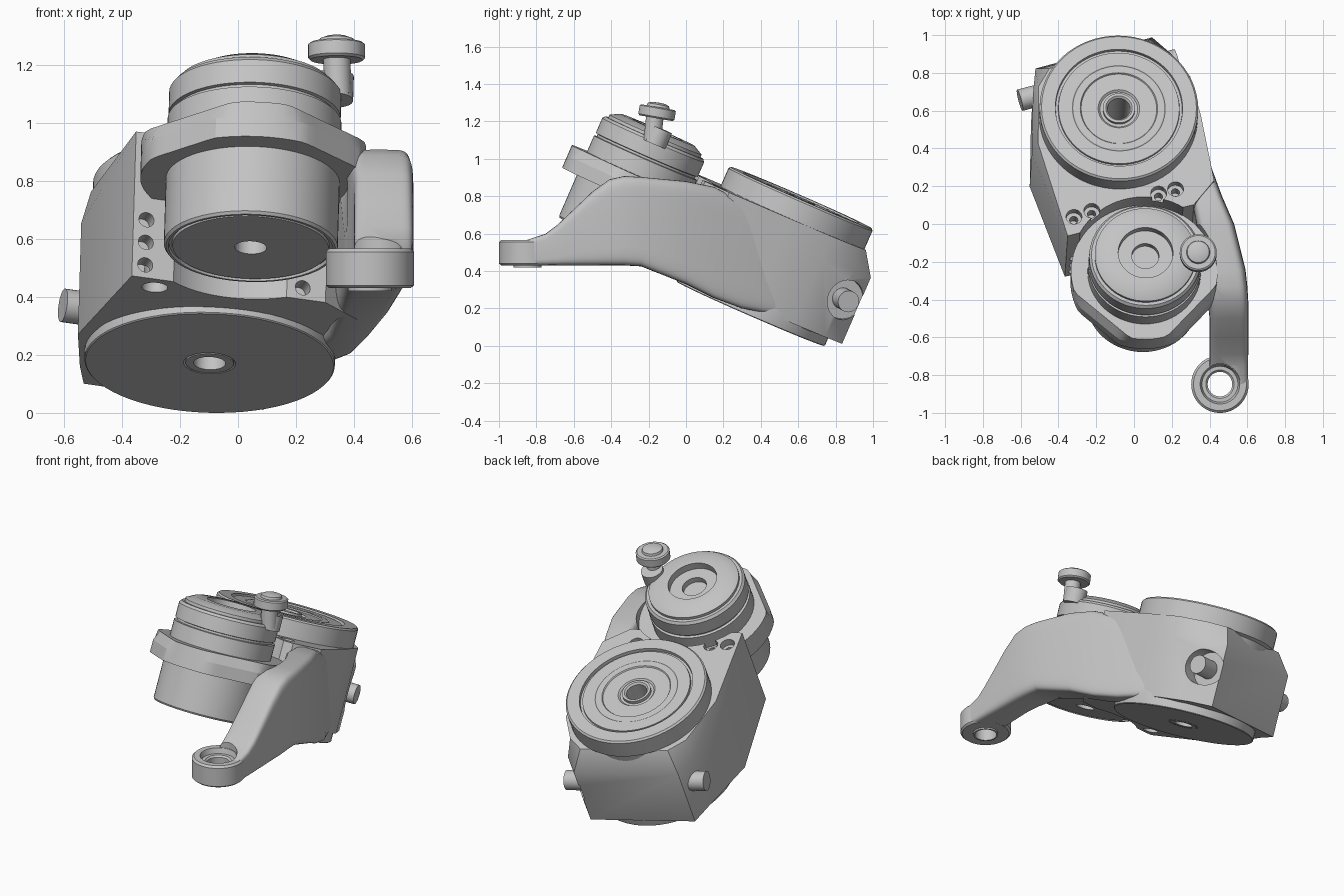
import bpy, bmesh, math
from mathutils import Matrix, Vector

cube = bpy.data.objects.get("Cube")
if cube:
    bpy.data.objects.remove(cube, do_unlink=True)

grey = bpy.data.materials.new("machined grey")
grey.use_nodes = True
grey.diffuse_color = (0.55, 0.55, 0.55, 1)
grey.node_tree.nodes["Principled BSDF"].inputs["Base Color"].default_value = grey.diffuse_color

# The gearbox leans forward; the bracket foot stays level
TILT = Matrix.Rotation(math.radians(1.7), 4, 'Y') @ Matrix.Rotation(math.radians(-23.5), 4, 'X')
LEVEL = Matrix.Identity(4)
DISC, MOTOR, FOOT = (-0.103, 0.25), (0.027, -0.60), (0.455, -0.848)


def finish(name, bm, frame):
    bmesh.ops.remove_doubles(bm, verts=bm.verts, dist=1e-5)
    bmesh.ops.recalc_face_normals(bm, faces=bm.faces)
    bm.transform(frame)
    mesh = bpy.data.meshes.new(name)
    bm.to_mesh(mesh)
    bm.free()
    mesh.materials.append(grey)
    obj = bpy.data.objects.new(name, mesh)
    bpy.context.collection.objects.link(obj)
    return obj


def smooth(obj, angle=30):
    bpy.ops.object.select_all(action='DESELECT')
    obj.select_set(True)
    bpy.context.view_layer.objects.active = obj
    bpy.ops.object.shade_smooth_by_angle(angle=math.radians(angle))


def lathe(name, profile, centre, frame=TILT, closed=True, steps=64):
    """Turn (radius, height) points about an upright axis."""
    bm = bmesh.new()
    vs = [bm.verts.new((r, 0, h)) for r, h in profile]
    pairs = list(zip(vs, vs[1:] + vs[:1])) if closed else list(zip(vs, vs[1:]))
    edges = [bm.edges.new(p) for p in pairs]
    bmesh.ops.spin(bm, geom=vs + edges, axis=(0, 0, 1), cent=(0, 0, 0),
                   angle=math.tau, steps=steps)
    obj = finish(name, bm, frame @ Matrix.Translation((*centre, 0)))
    smooth(obj)
    return obj


def loft(name, rings, frame):
    """Skin a list of equal-sized point rings and cap both ends."""
    bm = bmesh.new()
    rows = [[bm.verts.new(p) for p in ring] for ring in rings]
    for a, b in zip(rows, rows[1:]):
        for i in range(len(a)):
            j = (i + 1) % len(a)
            bm.faces.new((a[i], a[j], b[j], b[i]))
    bm.faces.new(rows[0])
    bm.faces.new(rows[-1])
    return finish(name, bm, frame)


def rod(name, start, end, radius, frame=TILT, steps=32):
    a, b = Vector(start), Vector(end)
    bm = bmesh.new()
    turn = (b - a).to_track_quat('Z', 'Y').to_matrix().to_4x4()
    bmesh.ops.create_cone(bm, cap_ends=True, segments=steps, radius1=radius, radius2=radius,
                          depth=(b - a).length, matrix=Matrix.Translation((a + b) / 2) @ turn)
    obj = finish(name, bm, frame)
    smooth(obj)
    return obj


def cut(target, cutter):
    cutter.hide_render = True
    mod = target.modifiers.new("cut", 'BOOLEAN')
    mod.operation, mod.solver, mod.object = 'DIFFERENCE', 'EXACT', cutter
    bpy.context.view_layer.objects.active = target
    bpy.ops.object.modifier_apply(modifier=mod.name)
    bpy.data.objects.remove(cutter, do_unlink=True)


# Housing: angled outline, raised underneath at the rear, drawn in towards the top
outline = [(-0.38, -0.44), (0.29, -0.26), (0.40, -0.12), (0.335, 0.25), (0.28, 0.48),
           (0.19, 0.66), (0.085, 0.76), (-0.535, 0.58), (-0.55, 0.43), (-0.56, 0.08)]
top = []
for u, v in outline:
    d = Vector((u - DISC[0], v - DISC[1]))
    pull = 0.455 / d.length if v > 0.05 and d.length > 0.455 else 1
    top.append((DISC[0] + d.x * pull, DISC[1] + d.y * pull))
housing = loft("gear_housing", [[(u, v, 0.345 if v > 0.2 else 0.312) for u, v in outline],
                                [(u, v, 0.73) for u, v in outline],
                                [(u, v, 0.855) for u, v in top]], TILT)

# Bracket arm: rounded sections as (y, x0, x1, z0, z1)
stations = [(-0.85, 0.40, 0.603, 0.43, 0.567), (-0.75, 0.40, 0.603, 0.43, 0.60),
            (-0.69, 0.40, 0.605, 0.43, 0.645), (-0.6, 0.40, 0.605, 0.43, 0.73),
            (-0.5, 0.40, 0.605, 0.43, 0.825), (-0.41, 0.39, 0.605, 0.43, 0.89),
            (-0.33, 0.37, 0.60, 0.43, 0.908), (-0.24, 0.36, 0.59, 0.425, 0.903),
            (0, 0.33, 0.53, 0.33, 0.88), (0.15, 0.30, 0.465, 0.255, 0.85),
            (0.3, 0.24, 0.41, 0.2, 0.77), (0.5, 0.12, 0.31, 0.16, 0.62)]


def squircle(y, x0, x1, z0, z1, n=40):
    ring = []
    for i in range(n):
        c, s = math.cos(math.tau * i / n), math.sin(math.tau * i / n)
        p, q = (math.copysign(abs(k) ** 0.3, k) for k in (c, s))
        ring.append(((x0 + x1) / 2 + p * (x1 - x0) / 2, y, (z0 + z1) / 2 + q * (z1 - z0) / 2))
    return ring


arm = loft("bracket_arm", [squircle(*s) for s in stations], LEVEL)
cut(arm, rod("eye_bore", (*FOOT, 0.3), (*FOOT, 0.8), 0.108, LEVEL, 48))

# Clearance for the motor and the through shaft
for part in (housing, arm):
    cut(part, rod("motor_clearance", (*MOTOR, 0.1), (*MOTOR, 0.70), 0.33, steps=64))
    cut(part, rod("flange_clearance", (*MOTOR, 0.69), (*MOTOR, 1.2), 0.385, steps=64))
cut(housing, rod("shaft_bore", (*DISC, 0.1), (*DISC, 1.2), 0.075))

# Screw holes: three and one on the front panel, four on top, one underneath
inward = Vector((-0.26, 0.97, 0))
for u, v, w in [(-0.335, -0.428, 0.36), (-0.335, -0.428, 0.445), (-0.335, -0.428, 0.53),
                (0.21, -0.28, 0.355)]:
    p = Vector((u, v, w))
    cut(housing, rod("panel_hole", p - inward * 0.05, p + inward * 0.06, 0.027, steps=20))
for u, v in [(-0.345, -0.33), (-0.25, -0.295), (0.105, -0.195), (0.195, -0.17)]:
    cut(housing, rod("top_hole", (u, v, 0.81), (u, v, 0.9), 0.042, steps=24))
    cut(housing, rod("top_hole_core", (u, v, 0.75), (u, v, 0.82), 0.022, steps=20))
cut(housing, rod("under_hole", (-0.30, -0.34, 0.2), (-0.30, -0.34, 0.42), 0.045, steps=24))

# Side pins on one cross axis; the left one sits in a round recess
across = Vector((0.96, 0.275, 0))
left_tip, right_tip = Vector((0.22, 0.70, 0.57)), Vector((-0.615, 0.46, 0.585))
cut(housing, rod("pin_recess", left_tip - across * 0.12, left_tip + across * 0.1, 0.11))
rod("left_pin", left_tip - across * 0.2, left_tip, 0.058)
rod("right_pin", right_tip + across * 0.2, right_tip, 0.058)
smooth(housing)
smooth(arm, 35)

# Large output wheel with stepped grooves and hollow hub
lathe("output_wheel", [(0.06, 0.45), (0.06, 0.955), (0.07, 0.965), (0.085, 0.965), (0.085, 0.945),
                       (0.10, 0.945), (0.11, 0.955), (0.20, 0.955), (0.205, 0.962), (0.24, 0.962),
                       (0.245, 0.959), (0.25, 0.962), (0.32, 0.962), (0.322, 0.95), (0.335, 0.95),
                       (0.337, 0.97), (0.41, 0.97), (0.42, 0.96), (0.42, 0.853), (0.40, 0.84),
                       (0.40, 0.45)], DISC)
lathe("base_disc", [(0.055, 0.5), (0.055, 0.292), (0.083, 0.292), (0.083, 0.298), (0.09, 0.292),
                    (0.428, 0.292), (0.432, 0.296), (0.432, 0.36), (0.40, 0.5)], DISC)

# Motor: can, grooved collar, dished cap
lathe("motor", [(0, 0.42), (0.055, 0.42), (0.055, 0.362), (0.27, 0.362), (0.272, 0.372),
                (0.282, 0.372), (0.284, 0.36), (0.293, 0.36), (0.30, 0.37), (0.30, 0.837),
                (0.285, 0.84), (0.285, 0.852), (0.297, 0.855), (0.297, 0.94), (0.285, 0.955),
                (0.268, 0.955), (0.268, 0.972), (0.215, 1.0), (0.145, 1.0), (0.145, 0.955),
                (0.072, 0.955), (0.072, 0.92), (0, 0.92)], MOTOR, closed=False)


# Mounting flange: round plate with flats on the front corners, sloped at the top
def flange_ring(w, flat_distance):
    ring = []
    for i in range(72):
        a = math.tau * i / 72
        r = 0.388
        for flat in (228, 318):
            c = math.cos(a - math.radians(flat))
            if c > 0:
                r = min(r, flat_distance / c)
        ring.append((MOTOR[0] + r * math.cos(a), MOTOR[1] + r * math.sin(a), w))
    return ring


flange = loft("mounting_flange", [flange_ring(0.612, 0.362), flange_ring(0.685, 0.362),
                                  flange_ring(0.742, 0.335)], TILT)
smooth(flange, 20)

# Foot eye with countersunk hole
lathe("foot_eye", [(0.065, 0.42), (0.075, 0.42), (0.075, 0.43), (0.14, 0.43), (0.152, 0.44),
                   (0.152, 0.555), (0.14, 0.567), (0.105, 0.567), (0.095, 0.535),
                   (0.075, 0.535), (0.065, 0.525)], FOOT, LEVEL)

# Thumb knob on a lug beside the motor
rod("knob_lug", (0.30, -0.59, 0.93), (0.30, -0.59, 1.02), 0.065)
rod("knob_post", (0.345, -0.18, 1.10), (0.34, -0.165, 1.24), 0.047, LEVEL)
lean = Matrix.Translation((0.34, -0.16, 1.217)) @ Matrix.Rotation(math.radians(-10), 4, 'X')
lathe("thumb_knob", [(0, 0), (0.09, 0), (0.098, 0.008), (0.098, 0.054), (0.09, 0.06),
                     (0.062, 0.06), (0.058, 0.074), (0.035, 0.083), (0, 0.085)],
      (0, 0), lean, closed=False, steps=48)
